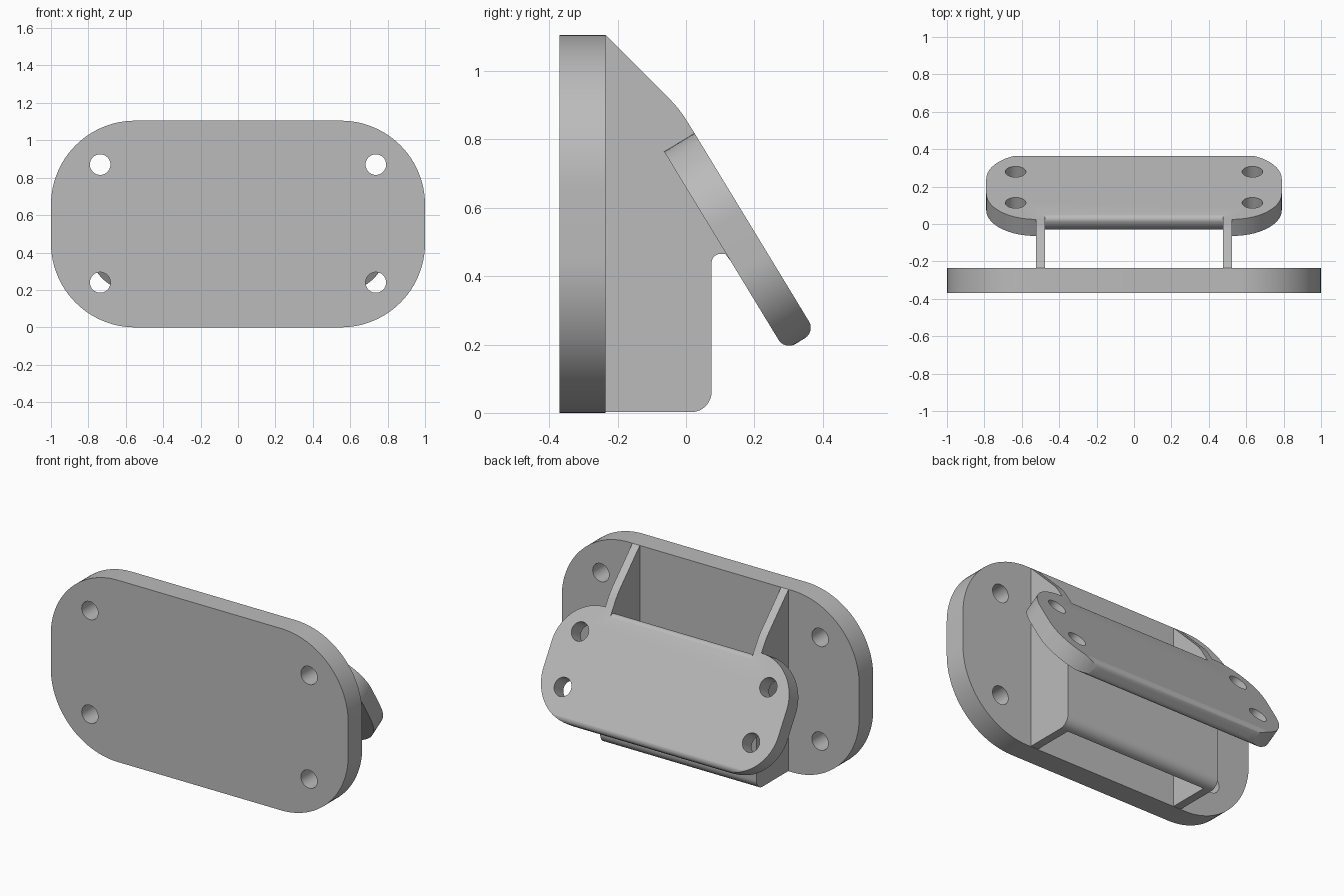
import bpy, bmesh, math
from mathutils import Vector

cube = bpy.data.objects.get("Cube")
if cube:
    bpy.data.objects.remove(cube, do_unlink=True)

grey = bpy.data.materials.new("plain grey")
grey.use_nodes = True
colour = (0.5, 0.5, 0.5, 1)
grey.diffuse_color = colour
grey.node_tree.nodes["Principled BSDF"].inputs["Base Color"].default_value = colour


def rounded(corners, steps=12):
    """Turn corners (a, b, radius) into a 2D outline with arcs."""
    out = []
    for i, (a, b, r) in enumerate(corners):
        p = Vector((a, b))
        if not r:
            out.append(p)
            continue
        u = (Vector(corners[i - 1][:2]) - p).normalized()
        v = (Vector(corners[(i + 1) % len(corners)][:2]) - p).normalized()
        half = u.angle(v) / 2
        c = p + (u + v).normalized() * r / math.sin(half)
        s, e = p + u * r / math.tan(half) - c, p + v * r / math.tan(half) - c
        start = math.atan2(s.y, s.x)
        turn = math.atan2(s.x * e.y - s.y * e.x, s.dot(e))
        for k in range(steps + 1):
            t = start + turn * k / steps
            out.append(c + r * Vector((math.cos(t), math.sin(t))))
    return out


def prism(name, outline, axis, lo, hi):
    """Extrude an outline along x (outline in y, z) or y (outline in x, z)."""
    place = {"x": lambda p, d: (d, p.x, p.y), "y": lambda p, d: (p.x, d, p.y)}[axis]
    bm = bmesh.new()
    face = bm.faces.new([bm.verts.new(place(p, lo)) for p in outline])
    ext = bmesh.ops.extrude_face_region(bm, geom=[face])
    moved = [g for g in ext["geom"] if isinstance(g, bmesh.types.BMVert)]
    bmesh.ops.translate(bm, verts=moved, vec=Vector(place(Vector((0, 0)), hi - lo)))
    bmesh.ops.recalc_face_normals(bm, faces=bm.faces)
    mesh = bpy.data.meshes.new(name)
    bm.to_mesh(mesh)
    bm.free()
    mesh.materials.append(grey)
    obj = bpy.data.objects.new(name, mesh)
    bpy.context.collection.objects.link(obj)
    return obj


def activate(obj):
    bpy.ops.object.select_all(action="DESELECT")
    obj.select_set(True)
    bpy.context.view_layer.objects.active = obj


def cut(obj, cutter):
    cutter.hide_render = True
    mod = obj.modifiers.new("cut", "BOOLEAN")
    mod.operation, mod.solver, mod.object = "DIFFERENCE", "EXACT", cutter
    activate(obj)
    bpy.ops.object.modifier_apply(modifier=mod.name)
    bpy.data.objects.remove(cutter, do_unlink=True)


def slab(name, half, z0, z1, radius, y0, y1, hole_x, hole_zs):
    """Rounded plate facing y with four screw holes."""
    obj = prism(name, rounded([(-half, z0, radius), (half, z0, radius),
                               (half, z1, radius), (-half, z1, radius)], 24), "y", y0, y1)
    for x in (-hole_x, hole_x):
        for z in hole_zs:
            circle = [Vector((x + 0.055 * math.cos(k * math.tau / 40),
                              z + 0.055 * math.sin(k * math.tau / 40))) for k in range(40)]
            cut(obj, prism("hole", circle, "y", y0 - 0.1, y1 + 0.1))
    return obj


def round_end(obj, z, up, inner, outer, half):
    """Trim one end of the tilted plate to a rounded profile."""
    back, front = -THICK - 0.0004, 0.0004
    profile = [(front + 0.02, z + up * 0.1, 0), (back - 0.02, z + up * 0.1, 0),
               (back - 0.02, z - up * 0.1, 0), (back, z - up * 0.1, 0),
               (back, z, inner), (front, z, outer),
               (front, z - up * 0.1, 0), (front + 0.02, z - up * 0.1, 0)]
    cut(obj, prism("end cutter", rounded(profile), "x", -half, half))


# Upright mounting plate
base = slab("mounting_plate", 1.0, 0, 1.105, 0.45, -0.37, -0.235, 0.737, (0.24, 0.87))

# Tilted plate, shaped upright and then leaned back
THICK, LENGTH = 0.104, 0.68
tilted = slab("tilted_plate", 0.79, -LENGTH, 0, 0.265, -THICK, 0, 0.633, (-0.17, -0.49))
round_end(tilted, -LENGTH, -1, 0.037, 0.037, 1)
round_end(tilted, -0.02, 1, 0.068, 0.03, 0.475)
tilted.rotation_euler.x = math.radians(31.3)
tilted.location = (0, 0.025, 0.818)

# Shared edge from the rounded foot up to the tilted plate
rear_edge = [(0.075, 0.002, 0.06), (0.075, 0.465, 0.026), (0.115, 0.465, 0.008),
             (0.13, 0.445, 0), (0.17, 0.476, 0)]

# Side ribs
rib = rounded([(-0.25, 0.002, 0)] + rear_edge + [(0.025, 0.76, 0), (0.025, 0.818, 0),
              (-0.02, 0.89, 0.35), (-0.235, 1.105, 0), (-0.25, 1.105, 0)])
ribs = [prism(side + "_rib", rib, "x", x - 0.025, x + 0.025)
        for side, x in (("left", 0.5), ("right", -0.5))]

# Wall joining the ribs
wall = prism("rear_wall", rounded([(0.014, 0.002, 0)] + rear_edge + [(0.06, 0.66, 0), (0.014, 0.634, 0)]),
             "x", -0.476, 0.476)

for obj in [base, tilted, wall] + ribs:
    activate(obj)
    bpy.ops.object.shade_smooth_by_angle(angle=math.radians(30))
